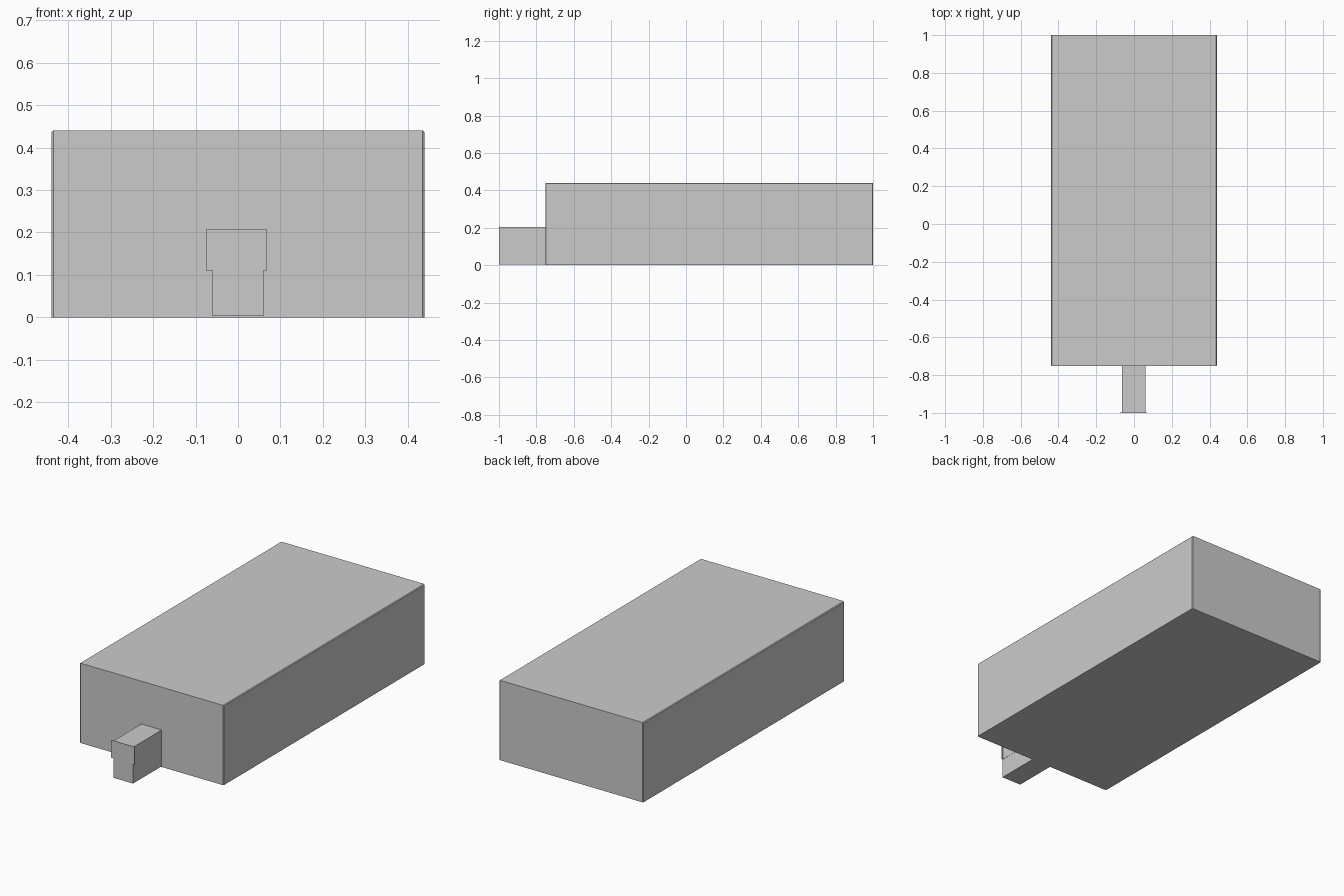
import bpy
import bmesh

if "Cube" in bpy.data.objects:
    bpy.data.objects.remove(bpy.data.objects["Cube"])


def box(name, x, y, z):
    """Box spanning the given (low, high) ranges."""
    bm = bmesh.new()
    bmesh.ops.create_cube(bm, size=1)
    for v in bm.verts:
        for i, (lo, hi) in enumerate((x, y, z)):
            v.co[i] = hi if v.co[i] > 0 else lo
    mesh = bpy.data.meshes.new(name)
    obj = bpy.data.objects.new(name, mesh)
    bpy.context.collection.objects.link(obj)
    bm.to_mesh(mesh)
    bm.free()
    return obj


# Main body, with thin chamfers on the upright corners and long top edges
body = box("main_body", (-0.439, 0.439), (-0.752, 1.0), (0, 0.44))
bm = bmesh.new()
bm.from_mesh(body.data)
edges = []
for e in bm.edges:
    a, b = (v.co for v in e.verts)
    upright = abs(a.z - b.z) > 0.1
    top_side = abs(a.y - b.y) > 0.1 and a.z > 0.4
    if upright or top_side:
        edges.append(e)
bmesh.ops.bevel(bm, geom=edges, offset=0.004, segments=1, affect='EDGES')
bm.to_mesh(body.data)
bm.free()

# Front block: lower stem and slightly wider upper half
box("front_block_lower", (-0.06, 0.06), (-1.0, -0.752), (0.003, 0.11))
box("front_block_upper", (-0.063, 0.061), (-0.998, -0.752), (0.11, 0.204))

# Thin face plate overhanging the upper half of the block
box("front_plate", (-0.075, 0.068), (-1.0, -0.997), (0.11, 0.207))
